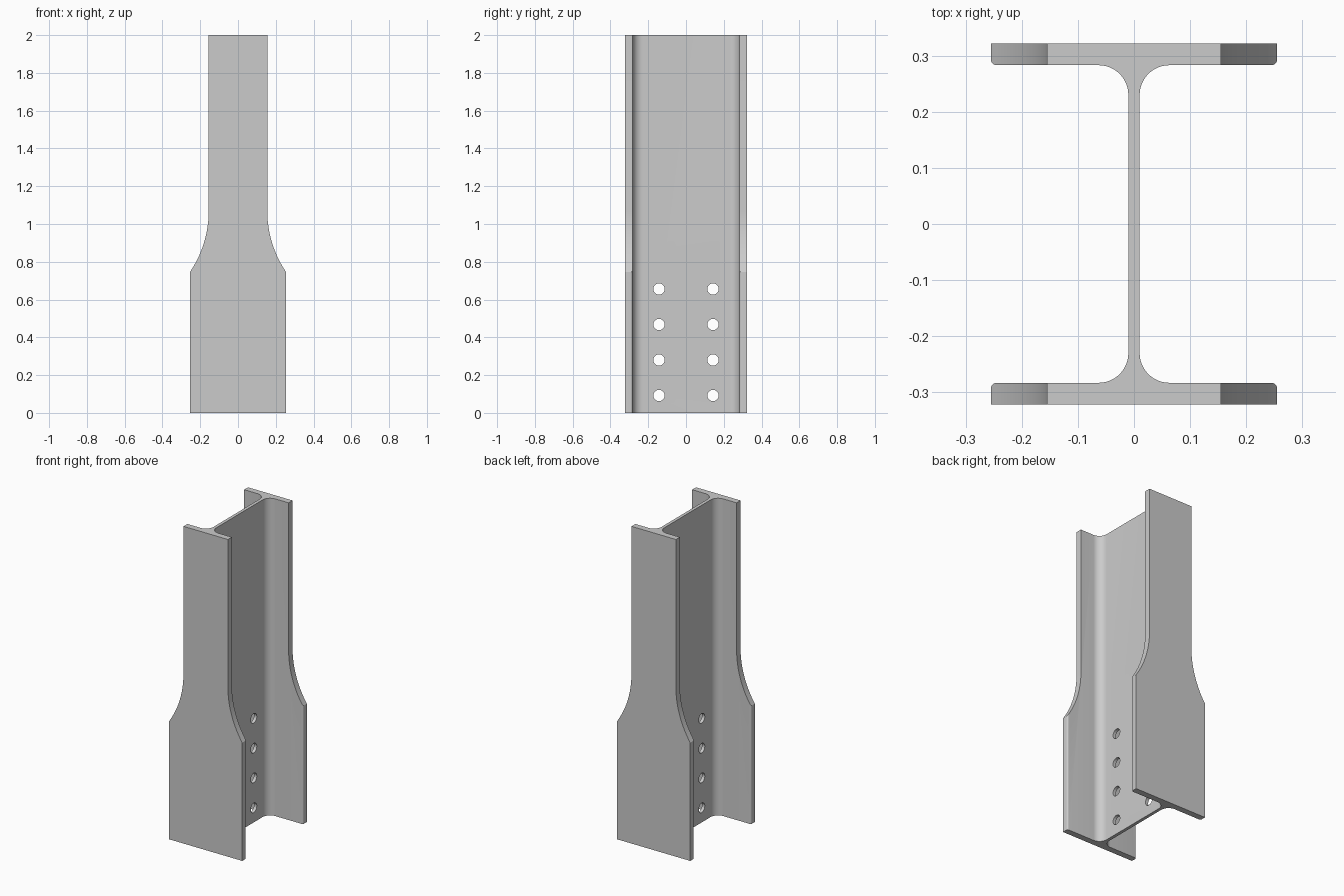
import bpy, bmesh
from math import sin, cos, pi, asin, radians
from mathutils import Vector

cube = bpy.data.objects.get("Cube")
if cube:
    bpy.data.objects.remove(cube, do_unlink=True)

HEIGHT = 2.0
WIDE, NARROW = 0.255, 0.155      # flange half widths
OUTER, INNER = 0.322, 0.283      # flange faces in y
WEB, ROOT, TOE = 0.01, 0.053, 0.01
TAPER_LOW, TAPER_TOP = 0.745, 1.07

steel = bpy.data.materials.new("steel grey")
steel.use_nodes = True
grey = (0.6, 0.6, 0.6, 1)
steel.diffuse_color = grey
bsdf = steel.node_tree.nodes["Principled BSDF"]
bsdf.inputs["Base Color"].default_value = grey
bsdf.inputs["Roughness"].default_value = 0.6


def arc(cx, cy, r, start, end, steps):
    """Points on an arc, angles in degrees."""
    angles = [radians(start + (end - start) * i / steps) for i in range(steps + 1)]
    return [(cx + r * cos(a), cy + r * sin(a)) for a in angles]


def prism(name, points, place, sweep):
    """Sweep a closed 2D outline along a vector."""
    bm = bmesh.new()
    face = bm.faces.new([bm.verts.new(place(*p)) for p in points])
    out = bmesh.ops.extrude_face_region(bm, geom=[face])
    moved = [v for v in out["geom"] if isinstance(v, bmesh.types.BMVert)]
    bmesh.ops.translate(bm, verts=moved, vec=Vector(sweep))
    bmesh.ops.recalc_face_normals(bm, faces=bm.faces)
    mesh = bpy.data.meshes.new(name)
    bm.to_mesh(mesh)
    bm.free()
    mesh.materials.append(steel)
    obj = bpy.data.objects.new(name, mesh)
    bpy.context.collection.objects.link(obj)
    return obj


def cut(target, cutter, operation):
    """Apply a boolean and remove its cutter."""
    mod = target.modifiers.new("cut", "BOOLEAN")
    mod.operation, mod.solver, mod.object = operation, "EXACT", cutter
    bpy.context.view_layer.objects.active = target
    bpy.ops.object.modifier_apply(modifier=mod.name)
    bpy.data.objects.remove(cutter, do_unlink=True)


# I-section with root fillets and rounded flange toes, mirrored from one quarter
quarter = [(WIDE, OUTER)]
quarter += arc(WIDE - TOE, INNER + TOE, TOE, 0, -90, 5)
quarter += arc(WEB + ROOT, INNER - ROOT, ROOT, 90, 180, 12)
right = quarter + [(x, -y) for x, y in reversed(quarter)]
section = right + [(-x, y) for x, y in reversed(right)]
beam = prism("i_beam", section, lambda x, y: (x, y, 0), (0, 0, HEIGHT))

# Flange outline: narrow above, flaring through an arc to full width
dx, dz = WIDE - NARROW, TAPER_TOP - TAPER_LOW
radius = (dx * dx + dz * dz) / (2 * dx)
sweep = asin(dz / radius) * 180 / pi
side = [(NARROW, HEIGHT + 0.1)]
side += arc(NARROW + radius, TAPER_TOP, radius, 180, 180 + sweep, 20)
side += [(WIDE + 0.1, TAPER_LOW), (WIDE + 0.1, -0.1)]
outline = side + [(-x, z) for x, z in reversed(side)]
cut(beam, prism("flange_outline", outline, lambda x, z: (x, -0.5, z), (0, 1, 0)), "INTERSECT")

# Two columns of bolt holes through the web
for y in (-0.143, 0.143):
    for row in range(4):
        ring = arc(y, 0.092 + 0.188 * row, 0.03, 0, 348.75, 31)
        cut(beam, prism("bolt_hole", ring, lambda a, b: (-0.05, a, b), (0.1, 0, 0)), "DIFFERENCE")

beam.select_set(True)
bpy.context.view_layer.objects.active = beam
bpy.ops.object.shade_smooth_by_angle(angle=radians(30))
